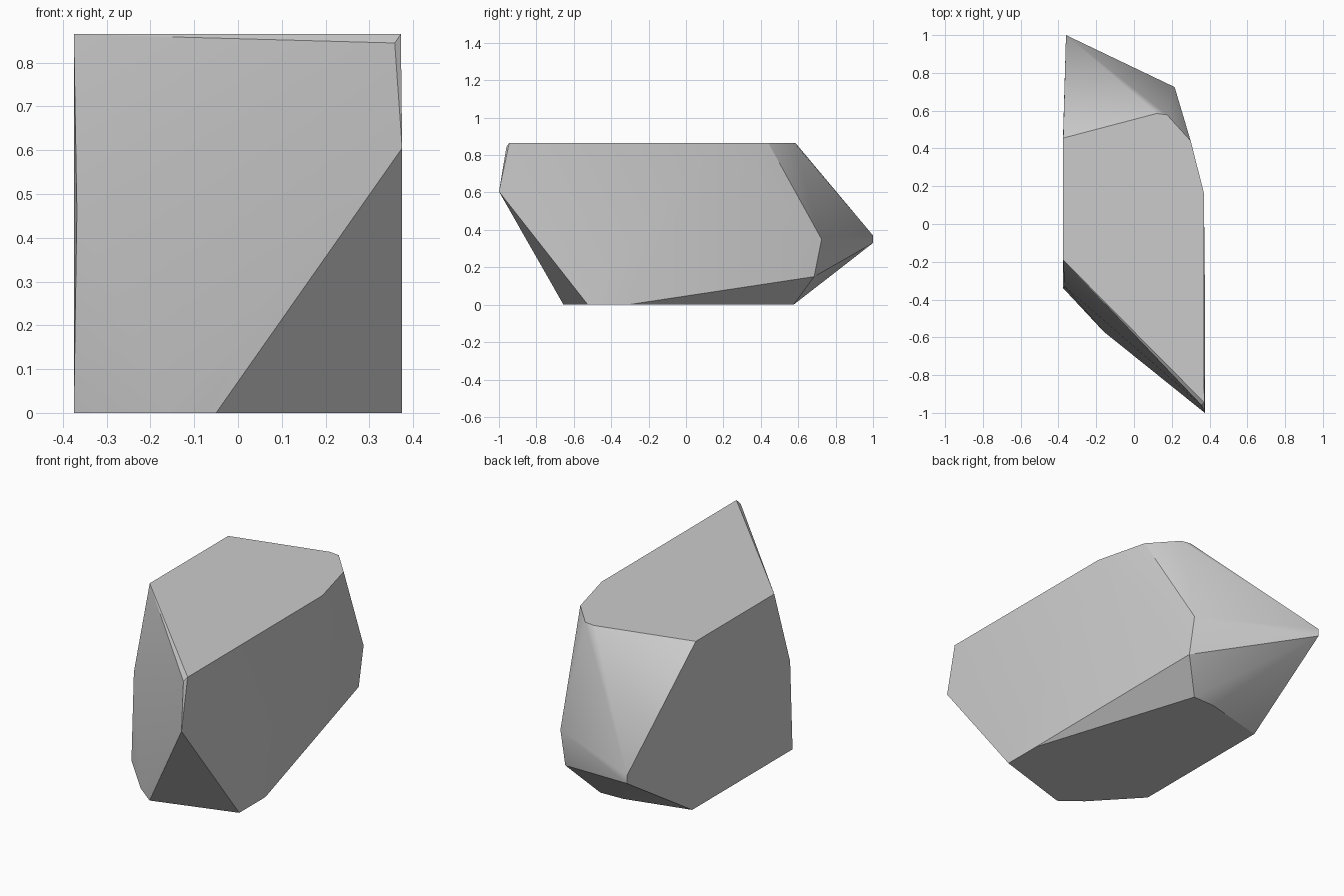
import bpy
import bmesh
import math

cube = bpy.data.objects.get("Cube")
if cube:
    bpy.data.objects.remove(cube, do_unlink=True)

H = 0.865   # height of the flat top
W = 0.375   # half width

# Outline corners of the flat top and the flat base
top = [(-W, -0.19), (0.372, -0.945), (0.37, 0.165), (0.3, 0.44),
       (0.175, 0.578), (0.12, 0.585), (-W, 0.455)]
base = [(-W, -0.34), (-0.16, -0.57), (-0.05, -0.655), (W, -0.525),
        (W, -0.31), (0.09, 0.575), (-0.04, 0.57), (-W, 0.485)]

# Corners between them: front tip, left flank, back tip, back corner
middle = [(0.358, -0.96, 0.845), (W, -1.0, 0.605),
          (-0.368, -0.33, 0.46),
          (-0.36, 1.0, 0.37), (-0.36, 1.0, 0.33),
          (0.215, 0.725, 0.35), (0.215, 0.685, 0.15)]

# Wrap the corners in a faceted stone
bm = bmesh.new()
corners = [(x, y, H) for x, y in top] + [(x, y, 0) for x, y in base] + middle
for co in corners:
    bm.verts.new(co)
hull = bmesh.ops.convex_hull(bm, input=bm.verts[:])
loose = [v for v in bm.verts if not v.link_faces]
bmesh.ops.delete(bm, geom=loose, context='VERTS')
bmesh.ops.dissolve_limit(bm, angle_limit=math.radians(0.5),
                         verts=bm.verts[:], edges=bm.edges[:])
bmesh.ops.recalc_face_normals(bm, faces=bm.faces[:])

mesh = bpy.data.meshes.new("rock")
bm.to_mesh(mesh)
bm.free()
rock = bpy.data.objects.new("rock", mesh)
bpy.context.collection.objects.link(rock)

# Plain grey stone
stone = bpy.data.materials.new("stone_grey")
stone.use_nodes = True
grey = (0.6, 0.6, 0.6, 1)
stone.diffuse_color = grey
stone.node_tree.nodes["Principled BSDF"].inputs["Base Color"].default_value = grey
mesh.materials.append(stone)

# Soft shading over shallow edges, crisp over steep ones
bpy.ops.object.select_all(action='DESELECT')
rock.select_set(True)
bpy.context.view_layer.objects.active = rock
bpy.ops.object.shade_smooth_by_angle(angle=math.radians(30))
